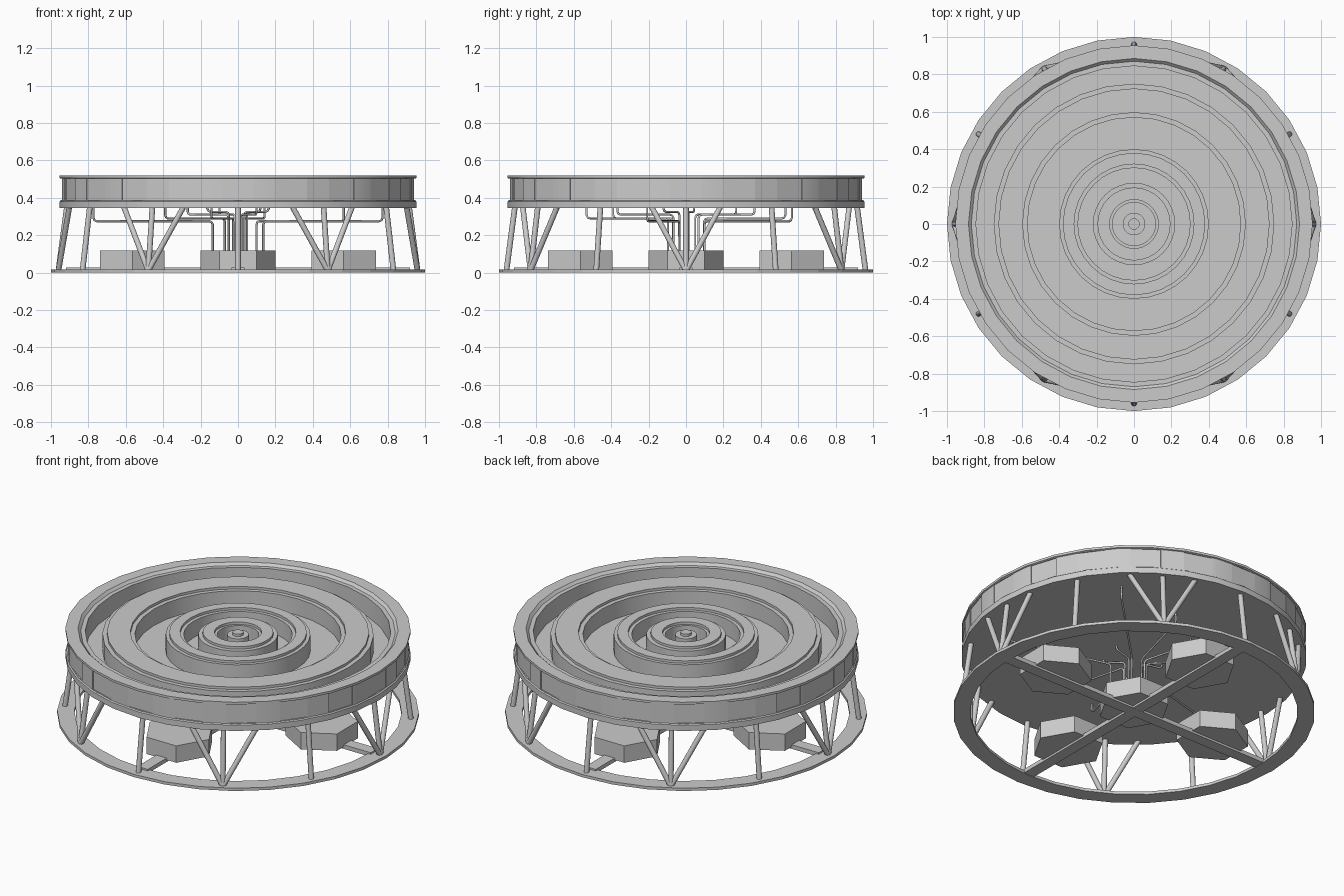
import bpy, bmesh
from math import sin, cos, pi, radians
from mathutils import Vector, Matrix

if "Cube" in bpy.data.objects:
    bpy.data.objects.remove(bpy.data.objects["Cube"])


def add_mesh(name, bm, smooth=None):
    bmesh.ops.recalc_face_normals(bm, faces=bm.faces)
    me = bpy.data.meshes.new(name)
    bm.to_mesh(me)
    bm.free()
    ob = bpy.data.objects.new(name, me)
    bpy.context.collection.objects.link(ob)
    if smooth:
        bpy.context.view_layer.objects.active = ob
        ob.select_set(True)
        bpy.ops.object.shade_smooth_by_angle(angle=radians(smooth))
        ob.select_set(False)
    return ob


def lathe(name, profile, sides, closed=False, smooth=None):
    bm = bmesh.new()
    vs = [bm.verts.new((r, 0, z)) for r, z in profile]
    pairs = list(zip(vs, vs[1:])) + ([(vs[-1], vs[0])] if closed else [])
    edges = [bm.edges.new(p) for p in pairs]
    bmesh.ops.spin(bm, geom=vs + edges, cent=(0, 0, 0), axis=(0, 0, 1),
                   angle=2 * pi, steps=sides, use_duplicate=False)
    bmesh.ops.remove_doubles(bm, verts=bm.verts, dist=1e-4)
    return add_mesh(name, bm, smooth)


def box(bm, size, loc, angle=0):
    m = Matrix.Rotation(angle, 4, 'Z') @ Matrix.Translation(loc) @ Matrix.Diagonal((*size, 1))
    bmesh.ops.create_cube(bm, size=1, matrix=m)


def polar(r, deg, z):
    return Vector((r * cos(radians(deg)), r * sin(radians(deg)), z))


def strut(name, a, b, r, sides=12):
    bm = bmesh.new()
    d = b - a
    m = Matrix.Translation((a + b) / 2) @ d.to_track_quat('Z', 'Y').to_matrix().to_4x4()
    bmesh.ops.create_cone(bm, cap_ends=True, segments=sides, radius1=r, radius2=r,
                          depth=d.length, matrix=m)
    return add_mesh(name, bm, 40)


# drum: outer wall with bands, then concentric ridges and trenches on top
TOP, LEDGE, FLOOR = 0.505, 0.49, 0.39
profile = [(0, 0.345), (0.955, 0.345), (0.955, 0.38), (0.948, 0.385), (0.948, 0.503),
           (0.955, 0.506), (0.955, 0.52), (0.885, 0.52), (0.87, TOP), (0.845, TOP), (0.845, FLOOR)]
ridges = [(0.75, 0.725, 0.595, 0.57), (0.40, 0.38, 0.32, 0.30), (0.22, 0.195, 0.13, 0.115)]
for a, b, c, d in ridges:
    profile += [(a, FLOOR), (a, LEDGE), (b, LEDGE), (b, TOP), (c, TOP), (c, LEDGE), (d, LEDGE), (d, FLOOR)]
profile += [(0.06, FLOOR), (0.06, LEDGE), (0.03, LEDGE), (0.03, TOP), (0, TOP)]
drum = lathe("ridged_drum", profile, 32, smooth=30)

# recessed side panels
bm = bmesh.new()
for i in range(20):
    box(bm, (0.1, 0.165, 0.115), (0.988, 0, 0.445), 2 * pi * i / 20)
cutter = add_mesh("panel_cutter", bm)
cutter.hide_render = True
cutter.display_type = 'WIRE'
mod = drum.modifiers.new("panels", 'BOOLEAN')
mod.operation = 'DIFFERENCE'
mod.object = cutter
mod.solver = 'EXACT'

# base ring and cross beams
lathe("base_ring", [(1.0, 0), (1.0, 0.017), (0.905, 0.017), (0.905, 0)], 32, closed=True)
bm = bmesh.new()
box(bm, (1.84, 0.07, 0.025), (0, 0, 0.0145))
box(bm, (1.84, 0.07, 0.024), (0, 0, 0.0145), pi / 2)
add_mesh("cross_beams", bm)

# hexagonal tanks
for i, (x, y) in enumerate([(0, 0), (0.565, 0), (-0.565, 0), (0, 0.565), (0, -0.565)]):
    bm = bmesh.new()
    turn = radians(30 if y == 0 and x else 0)
    # vertices lie across the beam direction
    for_x = [bm.verts.new((x + 0.2 * cos(turn + k * pi / 3), y + 0.2 * sin(turn + k * pi / 3), 0.015))
             for k in range(6)]
    f = bm.faces.new(for_x)
    ext = bmesh.ops.extrude_face_region(bm, geom=[f], use_keep_orig=True)
    bmesh.ops.translate(bm, vec=(0, 0, 0.103),
                        verts=[v for v in ext["geom"] if isinstance(v, bmesh.types.BMVert)])
    add_mesh(f"hex_tank_{i}", bm)

# legs: single ones every 30 degrees, with a V pair at every other one
for i in range(12):
    ang = 30 * i
    foot = polar(0.96, ang, 0.01)
    strut(f"leg_{i}", foot, polar(0.915, ang, 0.35), 0.015)
    if i % 2 == 0:
        for side in (-1, 1):
            strut(f"v_brace_{i}_{side}", foot, polar(0.92, ang + 11.5 * side, 0.35), 0.015)

# pipes: rise from the centre tank, run outward, hook up into the drum
runs = [(0.05, 0.325, 0.17), (0.07, 0.31, 0.38), (0.10, 0.29, 0.55), (0.14, 0.275, 0.80)]
for i in range(12):
    r0, z, r1 = runs[(i * 3 + i // 4) % 4]
    ang, c = 15 + 30 * i, 0.018
    path = [(r0, 0.1), (r0, z - c), (r0 + c * 0.3, z - c * 0.3), (r0 + c, z),
            (r1 - c, z), (r1 - c * 0.3, z + c * 0.3), (r1, z + c), (r1, 0.35)]
    cu = bpy.data.curves.new(f"pipe_{i}", 'CURVE')
    cu.dimensions = '3D'
    cu.bevel_depth = 0.006
    cu.bevel_resolution = 1
    sp = cu.splines.new('POLY')
    sp.points.add(len(path) - 1)
    for p, (r, h) in zip(sp.points, path):
        p.co = (*polar(r, ang, h), 1)
    bpy.context.collection.objects.link(bpy.data.objects.new(f"pipe_{i}", cu))
